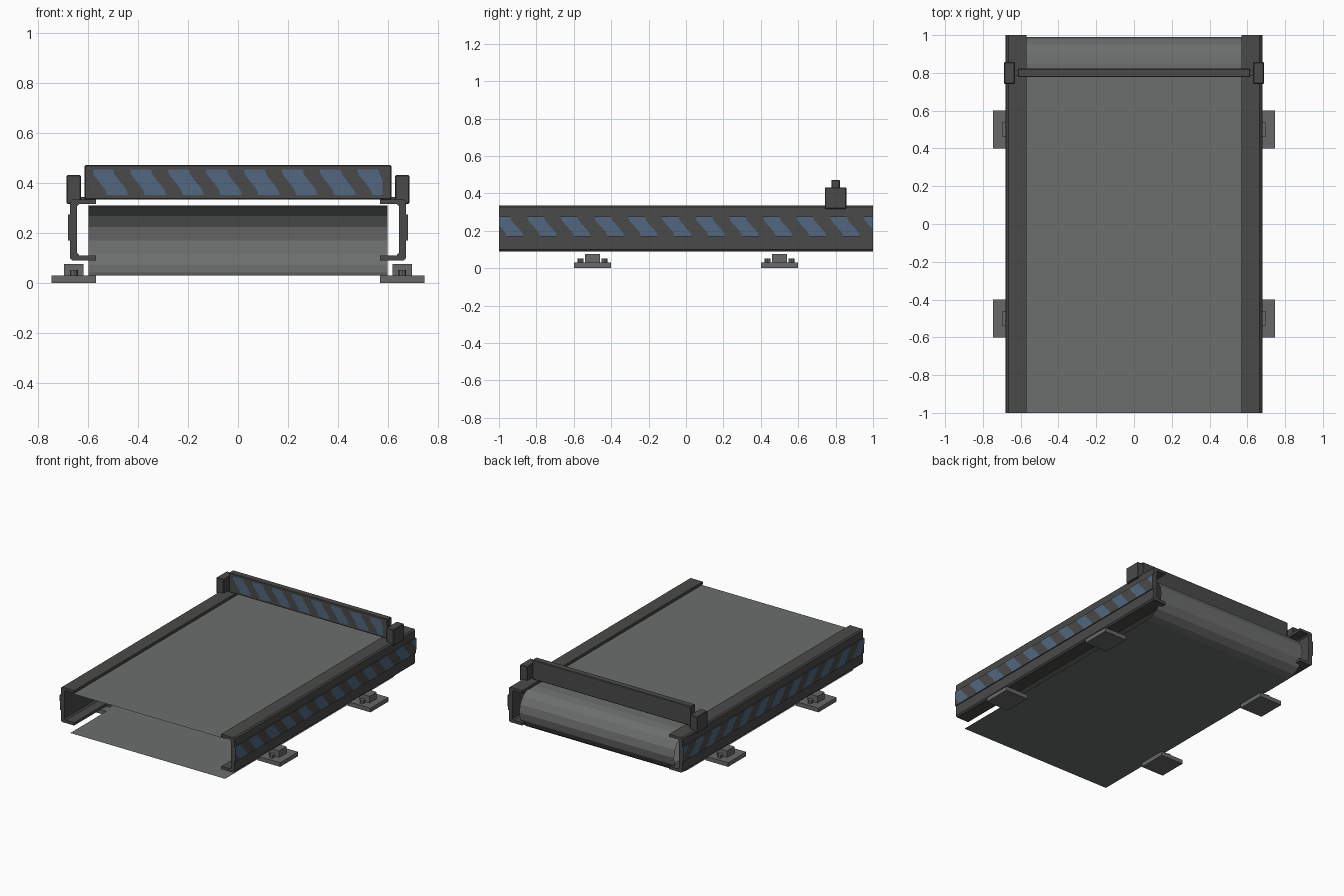
import bpy, bmesh, math
from mathutils import Vector

if "Cube" in bpy.data.objects:
    bpy.data.objects.remove(bpy.data.objects["Cube"])


def material(name, rgb):
    m = bpy.data.materials.new(name)
    m.diffuse_color = (*rgb, 1)
    m.use_nodes = True
    m.node_tree.nodes["Principled BSDF"].inputs["Base Color"].default_value = m.diffuse_color
    return m


BELT = material("belt_grey", (0.15, 0.155, 0.153))
FRAME = material("frame_dark_grey", (0.068, 0.068, 0.067))
STEEL = material("foot_grey", (0.14, 0.14, 0.14))
BLUE = material("stripe_blue", (0.085, 0.135, 0.215))


def finish(name, bm, mat):
    me = bpy.data.meshes.new(name)
    bm.to_mesh(me)
    bm.free()
    me.materials.append(mat)
    ob = bpy.data.objects.new(name, me)
    bpy.context.collection.objects.link(ob)
    return ob


def box(name, lo, hi, mat, bevel=0.0):
    bm = bmesh.new()
    bmesh.ops.create_cube(bm, size=1)
    for v in bm.verts:
        v.co = [(a + b) / 2 + c * (b - a) for a, b, c in zip(lo, hi, v.co)]
    if bevel:
        bmesh.ops.bevel(bm, geom=bm.edges[:], offset=bevel, segments=1, affect='EDGES')
    return finish(name, bm, mat)


def side_box(name, s, x0, x1, y0, y1, z0, z1, mat, bevel=0.0):
    a, b = sorted((s * x0, s * x1))
    return box(name, (a, y0, z0), (b, y1, z1), mat, bevel)


def extrude_y(name, profile, y0, y1, mat):
    """Closed x-z profile swept along y."""
    bm = bmesh.new()
    f = bm.faces.new([bm.verts.new((x, y0, z)) for x, z in profile])
    ext = bmesh.ops.extrude_face_region(bm, geom=[f])["geom"]
    for v in ext:
        if isinstance(v, bmesh.types.BMVert):
            v.co.y = y1
    bmesh.ops.recalc_face_normals(bm, faces=bm.faces[:])
    return finish(name, bm, mat)


def cylinder(name, centre, r, depth, mat, sides=8):
    bm = bmesh.new()
    bmesh.ops.create_cone(bm, cap_ends=True, segments=sides,
                          radius1=r, radius2=r, depth=depth)
    bmesh.ops.translate(bm, verts=bm.verts[:], vec=centre)
    return finish(name, bm, mat)


def stripes(name, place, out, start, period, width, shift, u_lim, z_lim):
    """Row of S-shaped slanted stripes, clipped to u_lim; place maps (u, z) to 3D."""
    bm = bmesh.new()
    rows = [(0, 0), (0.2, 0.1), (0.4, 0.36), (0.6, 0.64), (0.8, 0.9), (1, 1)]
    u = start
    while u < u_lim[1]:
        pts = []
        for t, k in rows:
            z = z_lim[1] + (z_lim[0] - z_lim[1]) * t
            l, r = (min(max(q + shift * k, u_lim[0]), u_lim[1]) for q in (u, u + width))
            pts.append((l, r, z))
        for (l0, r0, z0), (l1, r1, z1) in zip(pts, pts[1:]):
            corners = [(l0, z0), (r0, z0), (r1, z1), (l1, z1)]
            corners = [c for i, c in enumerate(corners) if c not in corners[:i]]
            if len(corners) < 3:
                continue
            f = bm.faces.new([bm.verts.new(place(*c)) for c in corners])
            f.normal_update()
            if f.normal.dot(Vector(out)) < 0:
                f.normal_flip()
        u += period
    bmesh.ops.remove_doubles(bm, verts=bm.verts[:], dist=1e-5)
    return finish(name, bm, BLUE)


# Belt: thin sheet wrapping round the back end, open at the front
bm = bmesh.new()
path = [(-1, 0.31)]
path += [(0.85 + 0.14 * math.sin(math.pi * i / 8), 0.17 + 0.14 * math.cos(math.pi * i / 8))
         for i in range(9)]
path += [(-1, 0.03)]
pairs = [(bm.verts.new((-0.6, y, z)), bm.verts.new((0.6, y, z))) for y, z in path]
for (a, b), (c, d) in zip(pairs, pairs[1:]):
    bm.faces.new((a, b, d, c))
bm.normal_update()
bm.faces.ensure_lookup_table()
if bm.faces[0].normal.z < 0:
    bmesh.ops.reverse_faces(bm, faces=bm.faces[:])
finish("belt", bm, BELT)

# C-shaped rail profile, opening towards the belt
RAIL = [(0.57, 0.335), (0.665, 0.335), (0.674, 0.326), (0.674, 0.1), (0.665, 0.09),
        (0.57, 0.09), (0.57, 0.11), (0.636, 0.11), (0.645, 0.12), (0.645, 0.307),
        (0.636, 0.316), (0.57, 0.316)]

for s, side in ((-1, "left"), (1, "right")):
    # Side rail with its raised warning strip
    extrude_y(f"{side}_rail", [(s * x, z) for x, z in RAIL], -1, 1, FRAME)
    side_box(f"{side}_strip", s, 0.67, 0.681, -1, 1, 0.17, 0.275, FRAME)
    stripes(f"{side}_stripes", lambda u, z, s=s: (s * 0.6825, u, z), (s, 0, 0),
            -1.03, 0.18, 0.09, 0.07, (-1, 1), (0.17, 0.275))

    # Clamp block holding the crossbar
    side_box(f"{side}_clamp", s, 0.63, 0.688, 0.742, 0.857, 0.317, 0.432, FRAME, 0.004)
    side_box(f"{side}_clamp_pin", s, 0.6, 0.64, 0.785, 0.815, 0.325, 0.345, FRAME)

    # Feet: plate, block and two bolts
    for y, end in ((-0.5, "front"), (0.5, "back")):
        tag = f"{side}_{end}_foot"
        side_box(tag + "_plate", s, 0.57, 0.747, y - 0.1, y + 0.1, 0, 0.029, STEEL)
        side_box(tag + "_block", s, 0.62, 0.697, y - 0.04, y + 0.04, 0.029, 0.076, STEEL)
        for d in (-0.063, 0.063):
            cylinder(tag + "_bolt", (s * 0.658, y + d, 0.04), 0.016, 0.024, STEEL)

# Crossbar above the belt with striped front
box("crossbar", (-0.615, 0.777, 0.335), (0.615, 0.823, 0.472), FRAME, 0.004)
stripes("crossbar_stripes", lambda u, z: (u, 0.775, z), (0, -1, 0),
        -0.738, 0.152, 0.085, 0.06, (-0.58, 0.58), (0.352, 0.455))
